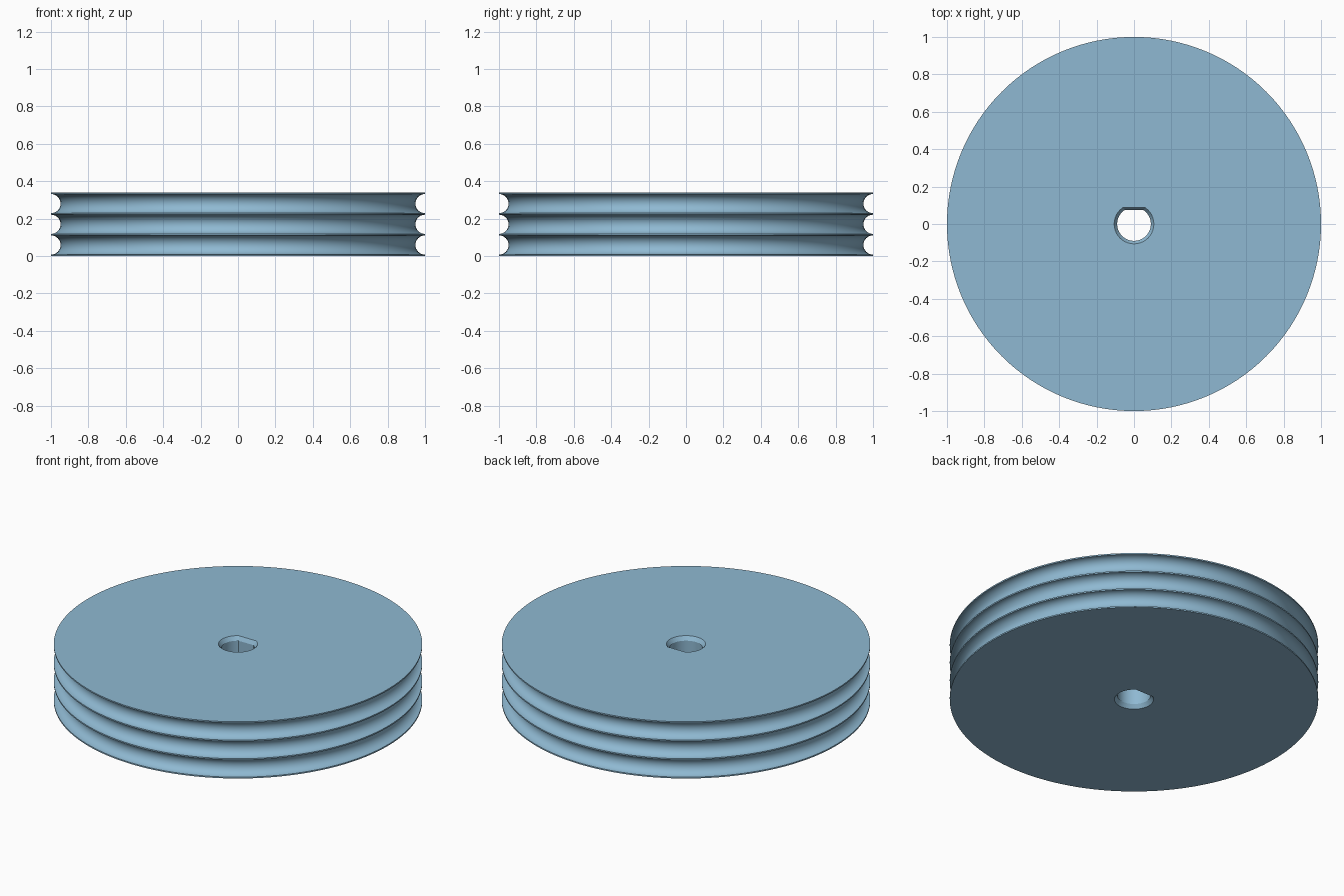
import bpy, bmesh, math

if "Cube" in bpy.data.objects:
    bpy.data.objects.remove(bpy.data.objects["Cube"])

SEGS = 128
HEIGHT = 0.34
LAND = 0.008                              # thin rim between grooves
GROOVES = 3
GROOVE_R = (HEIGHT - LAND * (GROOVES + 1)) / (GROOVES * 2)
FLAT = math.radians(56.25)                # angle where the bore's flat begins
BORE_R, MOUTH_R, CHAMFER = 0.09, 0.106, 0.023


def ring(bm, r, z, flat=False):
    """Circle of vertices, optionally cut by a flat on the +y side."""
    verts = []
    for i in range(SEGS):
        a = 2 * math.pi * i / SEGS
        d = r
        if flat and math.sin(a) > math.sin(FLAT):
            d = r * math.sin(FLAT) / math.sin(a)
        verts.append(bm.verts.new((d * math.cos(a), d * math.sin(a), z)))
    return verts


bm = bmesh.new()

# Outer rim: three semicircular grooves between thin lands
rings = [ring(bm, 1, 0)]
for g in range(GROOVES):
    zc = LAND + GROOVE_R + g * (2 * GROOVE_R + LAND)
    for k in range(17):
        t = math.pi * k / 16
        rings.append(ring(bm, 1 - GROOVE_R * math.sin(t), zc - GROOVE_R * math.cos(t)))
rings.append(ring(bm, 1, HEIGHT))

# D-shaped bore, chamfered at both ends
for r, z in ((MOUTH_R, HEIGHT), (BORE_R, HEIGHT - CHAMFER), (BORE_R, CHAMFER), (MOUTH_R, 0)):
    rings.append(ring(bm, r, z, flat=True))

# Skin the closed profile
for a, b in zip(rings, rings[1:] + rings[:1]):
    for i in range(SEGS):
        j = (i + 1) % SEGS
        bm.faces.new((a[i], a[j], b[j], b[i]))
bmesh.ops.recalc_face_normals(bm, faces=bm.faces)

mesh = bpy.data.meshes.new("grooved_pulley")
bm.to_mesh(mesh)
bm.free()
pulley = bpy.data.objects.new("grooved_pulley", mesh)
bpy.context.collection.objects.link(pulley)

blue = bpy.data.materials.new("soft blue")
blue.diffuse_color = (0.275, 0.485, 0.645, 1)
blue.use_nodes = True
blue.node_tree.nodes["Principled BSDF"].inputs["Base Color"].default_value = blue.diffuse_color
mesh.materials.append(blue)

bpy.context.view_layer.objects.active = pulley
pulley.select_set(True)
bpy.ops.object.shade_smooth_by_angle(angle=math.radians(30))
